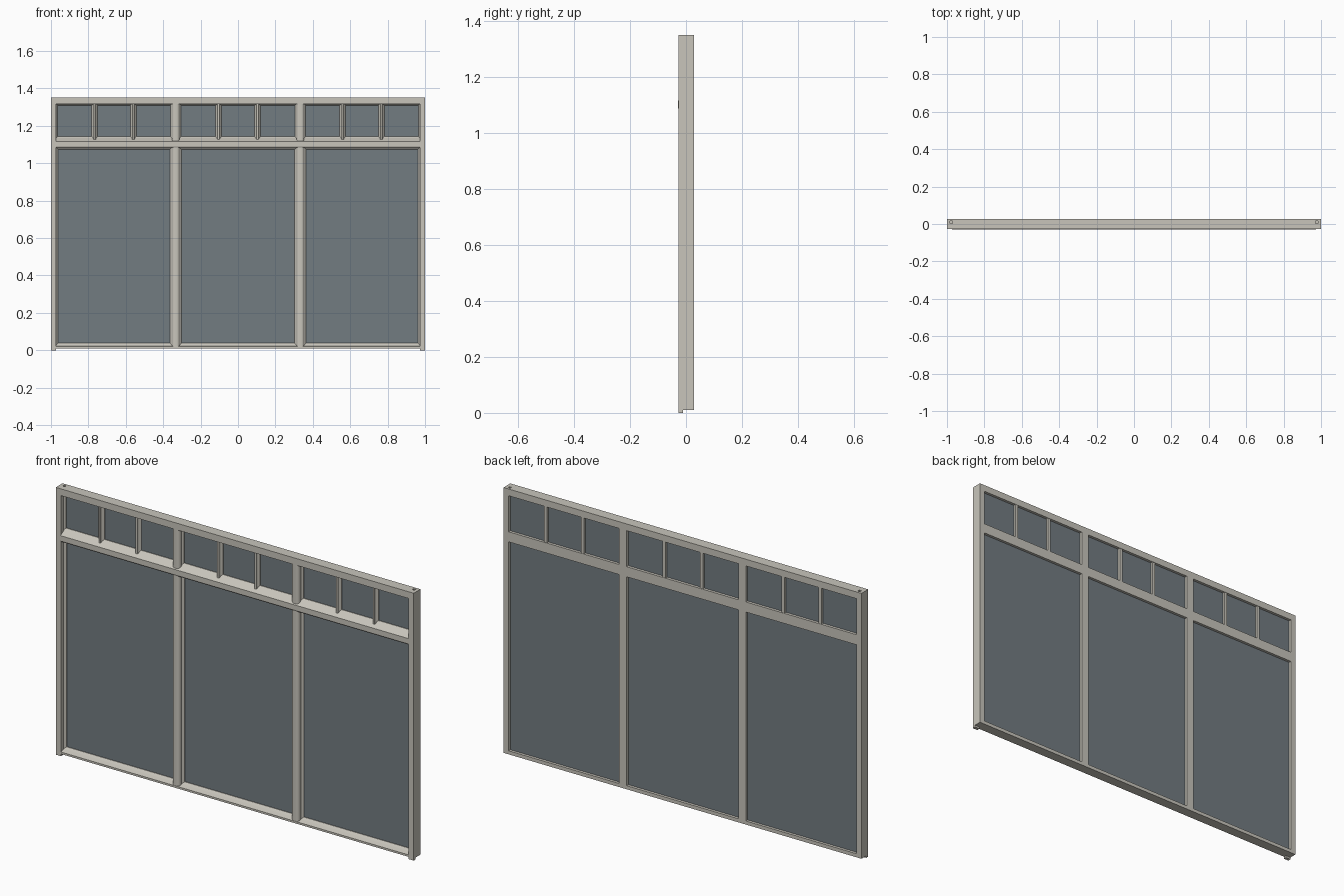
import bpy, bmesh, math
from mathutils import Vector

if "Cube" in bpy.data.objects:
    bpy.data.objects.remove(bpy.data.objects["Cube"])

BACK, FRONT, GLASS_Y = 0.028, -0.026, 0.008
JAMB_IN, HEAD_Z, SILL_Z = 0.972, 1.316, 0.024
TRANSOM_LOW, TRANSOM_TOP = 1.083, 1.134
MULLION_X, MULLION_HALF = 0.333, 0.021


def material(name, rgb):
    m = bpy.data.materials.new(name)
    m.diffuse_color = (*rgb, 1)
    m.use_nodes = True
    m.node_tree.nodes["Principled BSDF"].inputs["Base Color"].default_value = m.diffuse_color
    return m


paint = material("warm_grey_paint", (0.58, 0.56, 0.50))
pane_mat = material("window_glass", (0.17, 0.20, 0.22))


def finish(name, bm, mat):
    bmesh.ops.recalc_face_normals(bm, faces=bm.faces[:])
    me = bpy.data.meshes.new(name)
    bm.to_mesh(me)
    bm.free()
    me.materials.append(mat)
    ob = bpy.data.objects.new(name, me)
    bpy.context.collection.objects.link(ob)
    return ob


def prism(name, profile, offset, mat=paint):
    """Extrude a closed 3D outline along an offset vector."""
    bm = bmesh.new()
    face = bm.faces.new([bm.verts.new(p) for p in profile])
    ext = bmesh.ops.extrude_face_region(bm, geom=[face])["geom"]
    bmesh.ops.translate(bm, vec=Vector(offset),
                        verts=[v for v in ext if isinstance(v, bmesh.types.BMVert)])
    return finish(name, bm, mat)


def box(name, x0, x1, y0, y1, z0, z1, mat=paint):
    return prism(name, [(x0, y0, z0), (x1, y0, z0), (x1, y1, z0), (x0, y1, z0)],
                 (0, 0, z1 - z0), mat)


def rail(name, yz, half):
    return prism(name, [(-half, y, z) for y, z in yz], (2 * half, 0, 0))


def upright(name, xy, x, z0, z1):
    return prism(name, [(x + px, py, z0) for px, py in xy], (0, 0, z1 - z0))


def rounded_bar(half, front, back, r, steps=5):
    """Plan of a bar, square at the back and rounded at the front corners."""
    pts = [(half, back), (-half, back)]
    for cx, start in ((-half + r, math.pi), (half - r, 1.5 * math.pi)):
        for i in range(steps + 1):
            a = start + i / steps * math.pi / 2
            pts.append((cx + r * math.cos(a), front + r + r * math.sin(a)))
    return pts


def bead(name, x0, x1, z0, z1, w, front=-0.004):
    """Sloping glazing bead around the front of one pane."""
    bm = bmesh.new()
    loops = []
    for inset, y in ((0, front), (0, GLASS_Y), (w, GLASS_Y), (w, GLASS_Y - 0.003)):
        a, b, c, d = x0 + inset, x1 - inset, z0 + inset, z1 - inset
        loops.append([bm.verts.new(p) for p in ((a, y, c), (b, y, c), (b, y, d), (a, y, d))])
    for k in range(4):
        p, q = loops[k], loops[(k + 1) % 4]
        for i in range(4):
            j = (i + 1) % 4
            bm.faces.new((p[i], p[j], q[j], q[i]))
    finish(name, bm, paint)


def pane(name, x0, x1, z0, z1, bead_w):
    box(name + "_glass", x0, x1, GLASS_Y, GLASS_Y + 0.006, z0, z1, pane_mat)
    bead(name + "_bead", x0, x1, z0, z1, bead_w)


# Head, with small square sockets in its top
head = box("head", -1, 1, FRONT, BACK, HEAD_Z, 1.35)
for s in (-1, 1):
    cutter = box("socket_cutter", s * 0.977 - 0.006, s * 0.977 + 0.006,
                 0.004, 0.016, 1.34, 1.36)
    cutter.hide_render = True
    cutter.hide_set(True)
    mod = head.modifiers.new("socket", "BOOLEAN")
    mod.object = cutter
    mod.operation = "DIFFERENCE"
    mod.solver = "EXACT"

# Jambs, whose front halves run down to the ground as feet
for side, s in (("left", -1), ("right", 1)):
    x0, x1 = sorted((s * JAMB_IN, s))
    prism(side + "_jamb", [(x0, y, z) for y, z in
          ((FRONT, 0), (-0.010, 0), (-0.010, 0.010), (BACK, 0.010), (BACK, HEAD_Z), (FRONT, HEAD_Z))],
          (x1 - x0, 0, 0))

# Sill and transom with sloped weathering on the front
rail("sill", [(BACK, 0.010), (BACK, SILL_Z + 0.004), (0.0, SILL_Z + 0.004),
              (-0.024, SILL_Z - 0.004), (-0.024, 0.010)], JAMB_IN)
rail("transom", [(BACK, TRANSOM_LOW), (BACK, TRANSOM_TOP), (0.004, TRANSOM_TOP),
                 (-0.029, 1.115), (-0.029, 1.090), (-0.025, TRANSOM_LOW)], JAMB_IN)

# Mullions with rounded fronts
mullion = rounded_bar(MULLION_HALF, -0.023, BACK, 0.015)
for side, s in (("left", -1), ("right", 1)):
    for part, z0, z1 in (("lower", 0.019, TRANSOM_LOW + 0.002), ("upper", 1.117, HEAD_Z)):
        ob = upright(f"{side}_{part}_mullion", mullion, s * MULLION_X, z0, z1)
        bpy.ops.object.select_all(action="DESELECT")
        ob.select_set(True)
        bpy.context.view_layer.objects.active = ob
        bpy.ops.object.shade_smooth_by_angle(angle=math.radians(35))

# Three bays: one large light below, three small lights with glazing bars above
edge = MULLION_X - MULLION_HALF
outer = MULLION_X + MULLION_HALF
bar = [(-0.008, BACK - 0.002), (-0.008, 0.0), (-0.005, -0.010), (0.005, -0.010),
       (0.008, 0.0), (0.008, BACK - 0.002)]
for bay, x0, x1 in (("left", -JAMB_IN, -outer), ("centre", -edge, edge), ("right", outer, JAMB_IN)):
    pane(bay + "_lower", x0, x1, SILL_Z + 0.004, TRANSOM_LOW, 0.010)
    step = (x1 - x0) / 3
    for i in range(3):
        a = x0 + i * step + (0.008 if i > 0 else 0)
        b = x0 + (i + 1) * step - (0.008 if i < 2 else 0)
        pane(f"{bay}_upper_{i + 1}", a, b, TRANSOM_TOP, HEAD_Z, 0.008)
        if i:
            upright(f"{bay}_glazing_bar_{i}", bar, x0 + i * step, TRANSOM_TOP - 0.01, HEAD_Z)
